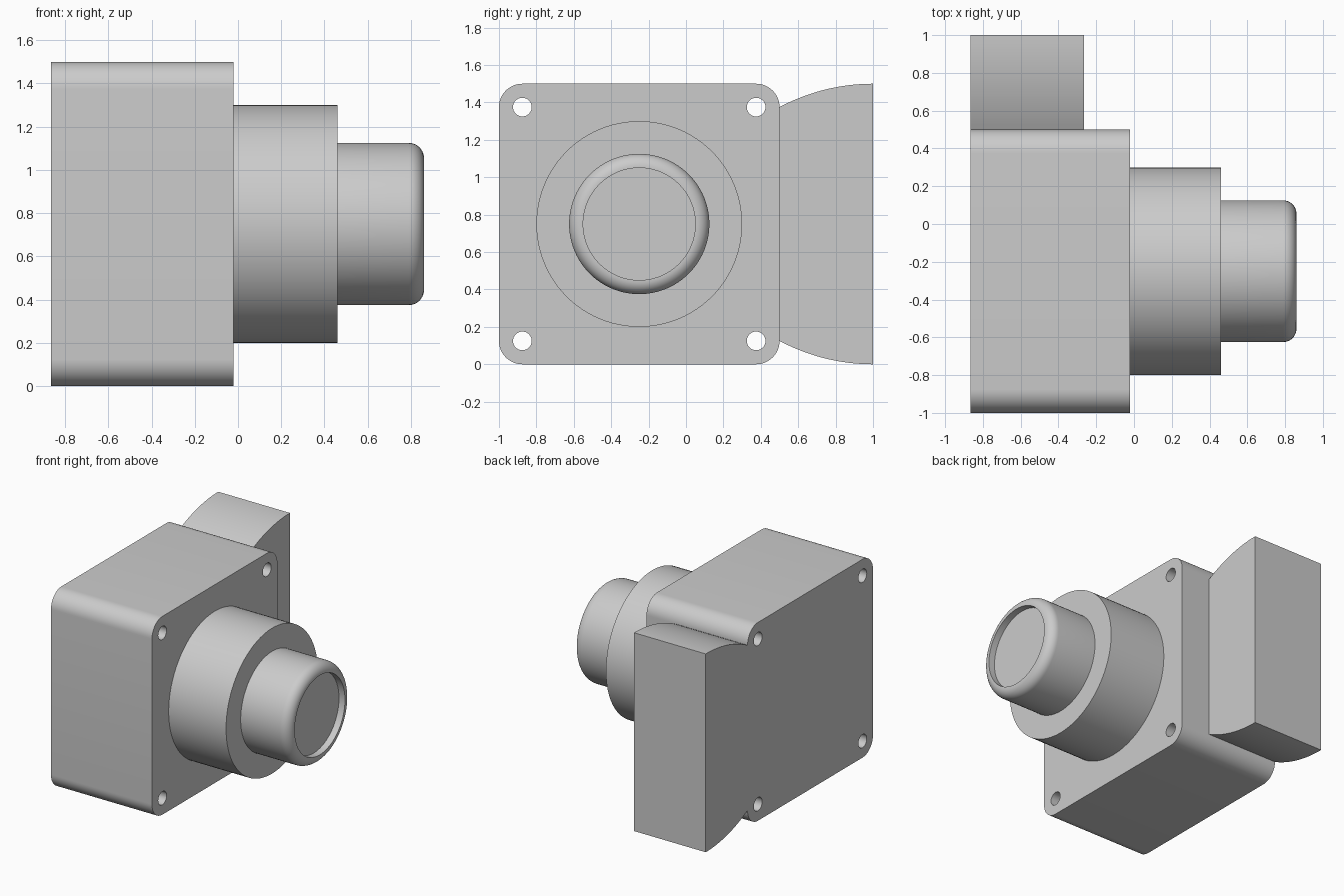
import bpy, bmesh, math
from mathutils import Vector, Matrix

cube = bpy.data.objects.get("Cube")
if cube:
    bpy.data.objects.remove(cube, do_unlink=True)

GREY = (0.6, 0.6, 0.6, 1.0)
mat = bpy.data.materials.new("plain grey")
mat.use_nodes = True
mat.diffuse_color = GREY
mat.node_tree.nodes["Principled BSDF"].inputs["Base Color"].default_value = GREY

BACK_X, FACE_X = -0.865, -0.02      # body depth
CY, CZ, HALF, ROUND = -0.25, 0.75, 0.75, 0.125


def arc(cy, cz, r, start, end, steps):
    angles = [math.radians(start + (end - start) * i / steps) for i in range(steps + 1)]
    return [(cy + r * math.cos(a), cz + r * math.sin(a)) for a in angles]


def finish(name, bm):
    bmesh.ops.recalc_face_normals(bm, faces=bm.faces)
    mesh = bpy.data.meshes.new(name)
    bm.to_mesh(mesh)
    bm.free()
    mesh.materials.append(mat)
    obj = bpy.data.objects.new(name, mesh)
    bpy.context.collection.objects.link(obj)
    return obj


def smooth(obj):
    bpy.ops.object.select_all(action='DESELECT')
    obj.select_set(True)
    bpy.context.view_layer.objects.active = obj
    bpy.ops.object.shade_smooth_by_angle(angle=math.radians(30))


def prism(name, outline, x0, x1):
    """Extrude a (y, z) outline along x."""
    bm = bmesh.new()
    face = bm.faces.new([bm.verts.new((x0, y, z)) for y, z in outline])
    new = bmesh.ops.extrude_face_region(bm, geom=[face], use_keep_orig=True)["geom"]
    bmesh.ops.translate(bm, vec=(x1 - x0, 0, 0),
                        verts=[v for v in new if isinstance(v, bmesh.types.BMVert)])
    return finish(name, bm)


def lathe(name, profile, steps=96):
    """Revolve an (x, radius) profile about the lens axis."""
    bm = bmesh.new()
    verts = [bm.verts.new((x, CY, CZ + r)) for x, r in profile]
    edges = [bm.edges.new(pair) for pair in zip(verts, verts[1:])]
    bmesh.ops.spin(bm, geom=verts + edges, cent=(0, CY, CZ), axis=(1, 0, 0),
                   angle=math.tau, steps=steps)
    bmesh.ops.remove_doubles(bm, verts=bm.verts, dist=0.0001)
    obj = finish(name, bm)
    smooth(obj)
    return obj


# Rounded housing
inner = HALF - ROUND
corners = [(1, 1, 0), (-1, 1, 90), (-1, -1, 180), (1, -1, 270)]
outline = []
for sy, sz, a in corners:
    outline += arc(CY + sy * inner, CZ + sz * inner, ROUND, a, a + 90, 12)
body = prism("housing", outline, BACK_X, FACE_X)

# Screw holes right through the corners
bm = bmesh.new()
for sy, sz, _ in corners:
    place = Matrix.Translation(((BACK_X + FACE_X) / 2, CY + sy * inner, CZ + sz * inner))
    bmesh.ops.create_cone(bm, cap_ends=True, segments=32, radius1=0.05, radius2=0.05,
                          depth=1.2, matrix=place @ Matrix.Rotation(math.pi / 2, 4, 'Y'))
cutter = finish("hole_cutter", bm)
cutter.hide_render = True
mod = body.modifiers.new("screw holes", 'BOOLEAN')
mod.operation = 'DIFFERENCE'
mod.solver = 'EXACT'
mod.object = cutter
bpy.context.view_layer.objects.active = body
bpy.ops.object.modifier_apply(modifier=mod.name)
bpy.data.objects.remove(cutter, do_unlink=True)
smooth(body)

# Flared side block, its top and bottom curving outwards
R = 1.0625
half_angle = math.degrees(math.asin(0.5 / R))
top = arc(1.0, 2 * CZ - R, R, 90 + half_angle, 90, 16)
bottom = [(y, 2 * CZ - z) for y, z in reversed(top)]
smooth(prism("side_block", top + bottom, BACK_X, -0.265))

# Wide collar and narrow barrel with a rounded rim and shallow recess
lathe("collar", [(FACE_X, 0), (FACE_X, 0.55), (0.46, 0.55), (0.46, 0)])
rim = arc(0.79, 0.305, 0.07, 90, 0, 10)
lathe("barrel", [(0.46, 0), (0.46, 0.375)] + rim + [(0.86, 0.30), (0.81, 0.30), (0.81, 0)])
